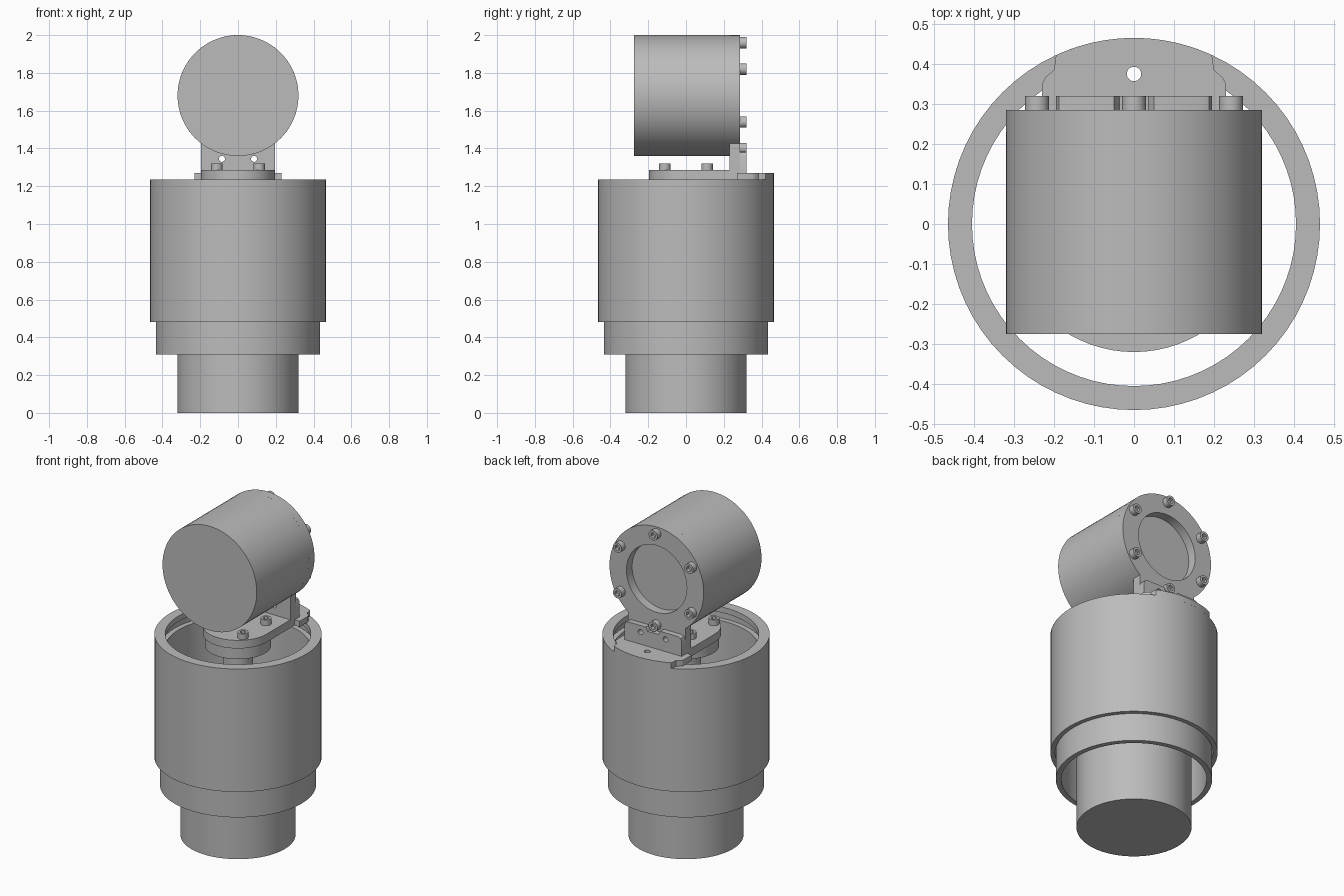
import bpy, bmesh
from math import sin, cos, pi, sqrt, radians, atan2
from mathutils import Matrix, Vector

cube = bpy.data.objects.get("Cube")
if cube:
    bpy.data.objects.remove(cube, do_unlink=True)

grey = bpy.data.materials.new("machined_grey")
grey.use_nodes = True
grey.diffuse_color = (0.5, 0.5, 0.5, 1)
grey.node_tree.nodes["Principled BSDF"].inputs["Base Color"].default_value = (0.5, 0.5, 0.5, 1)


def finish(name, bm, matrix=Matrix()):
    """Clean a bmesh, shade it and add it as an object."""
    bmesh.ops.remove_doubles(bm, verts=bm.verts, dist=1e-5)
    bmesh.ops.recalc_face_normals(bm, faces=bm.faces)
    mesh = bpy.data.meshes.new(name)
    bm.to_mesh(mesh)
    bm.free()
    mesh.materials.append(grey)
    mesh.polygons.foreach_set("use_smooth", [True] * len(mesh.polygons))
    mesh.set_sharp_from_angle(angle=radians(30))
    obj = bpy.data.objects.new(name, mesh)
    obj.matrix_world = matrix
    bpy.context.collection.objects.link(obj)
    return obj


def lathe(profile, steps=72):
    """Spin a (radius, height) profile around z."""
    bm = bmesh.new()
    verts = [bm.verts.new((r, 0, z)) for r, z in profile]
    edges = [bm.edges.new(pair) for pair in zip(verts, verts[1:])]
    bmesh.ops.spin(bm, geom=verts + edges, cent=(0, 0, 0), axis=(0, 0, 1),
                   angle=2 * pi, steps=steps)
    return bm


def solid(radius, bottom, top):
    return lathe([(0, bottom), (radius, bottom), (radius, top), (0, top)])


def tube(inner, outer, bottom, top):
    return lathe([(inner, bottom), (outer, bottom), (outer, top), (inner, top), (inner, bottom)])


def arc(cx, cy, r, start, end, steps=48):
    return [(cx + r * cos(start + (end - start) * i / steps),
             cy + r * sin(start + (end - start) * i / steps)) for i in range(steps + 1)]


def hole(cx, cy, r, steps=24):
    return arc(cx, cy, r, 0, 2 * pi, steps)[:-1]


def plate(name, loops, thickness, matrix):
    """Extrude a flat outline with holes, centred on its own plane."""
    curve = bpy.data.curves.new(name, "CURVE")
    curve.dimensions = "2D"
    curve.fill_mode = "BOTH"
    curve.extrude = thickness / 2
    for loop in loops:
        spline = curve.splines.new("POLY")
        spline.points.add(len(loop) - 1)
        for point, (x, y) in zip(spline.points, loop):
            point.co = (x, y, 0, 1)
        spline.use_cyclic_u = True
    temp = bpy.data.objects.new(name + "_outline", curve)
    bpy.context.collection.objects.link(temp)
    bpy.context.view_layer.update()
    filled = bpy.data.meshes.new_from_object(
        temp.evaluated_get(bpy.context.evaluated_depsgraph_get()))
    bm = bmesh.new()
    bm.from_mesh(filled)
    bpy.data.objects.remove(temp, do_unlink=True)
    bpy.data.curves.remove(curve)
    bpy.data.meshes.remove(filled)
    return finish(name, bm, matrix)


def bolt(name, matrix):
    """Round head with a hexagonal socket."""
    bm = lathe([(0, 0), (.03, 0), (.03, .035), (.015, .035), (.015, .015), (0, .015)], 24)
    for v in bm.verts:
        if .01 < v.co.xy.length < .02:
            turn = (atan2(v.co.y, v.co.x) + pi / 6 + 1e-4) % (pi / 3) - pi / 6
            v.co.xy = v.co.xy / cos(turn)
    return finish(name, bm, matrix)


flat = Matrix.Translation
upright = Matrix.Rotation(pi / 2, 4, "X")     # outline y becomes z
backward = Matrix.Rotation(-pi / 2, 4, "X")   # local z points to the back

# Lower motor, shaft and output disc
finish("lower_motor", solid(.32, 0, .56))
finish("output_shaft", solid(.083, .56, 1.165))
finish("output_disc", solid(.185, 1.165, 1.235))

# Rotating sleeve, with a lip at the top, and the sleeve inside it
finish("outer_sleeve", lathe([(.439, .48), (.465, .48), (.465, 1.235), (.405, 1.235),
                              (.405, 1.2), (.439, 1.2), (.439, .48)]))
finish("inner_sleeve", tube(.405, .435, .31, 1.15))

# Angle bracket: rounded foot and a motor ring on a short neck
half, ring_z, ring_r = .195, 1.68, .32
foot = arc(0, 0, half, -pi, 0) + [(half, .285), (-half, .285)]
plate("bracket_foot", [foot], .05, flat((0, 0, 1.26)))

neck = atan2(-sqrt(ring_r ** 2 - half ** 2), half)
ring = [(-half, 1.285), (half, 1.285)] + arc(0, ring_z, ring_r, neck, pi - neck, 72)
pin_holes = [hole(side * .085, 1.345, .016) for side in (-1, 1)]
plate("bracket_ring", [ring, hole(0, ring_z, .205, 64)] + pin_holes, .055,
      flat((0, .2575, 0)) @ upright)

# Upper motor, lying front to back
finish("upper_motor", solid(ring_r, -.275, .23), flat((0, 0, ring_z)) @ backward)

# Sleeve driver: base on the rim and an upright tab notched around a bolt
right = [(.23, .27), (.23, .35), (.222, .366), (.2, .385)]
rim = atan2(sqrt(.465 ** 2 - .195 ** 2), .195)
base = right + arc(0, 0, .465, rim, pi - rim, 24) + [(-x, y) for x, y in reversed(right)]
plate("driver_base", [base, hole(0, .375, .018)], .035, flat((0, 0, 1.2525)))

right = [(half, 1.235), (half, 1.36), (.187, 1.378), (.17, 1.385), (.05, 1.385), (.036, 1.362)]
tab = right + [(-x, z) for x, z in reversed(right)]
plate("driver_tab", [tab] + pin_holes, .035, flat((0, .3025, 0)) @ upright)

# Bolts on the foot and around the motor ring
for x in (-.112, .112):
    for y in (-.112, .112):
        bolt("foot_bolt", flat((x, y, 1.285)))
for i in range(6):
    a = pi / 2 + i * pi / 3
    bolt("ring_bolt", flat((.28 * cos(a), .285, ring_z + .28 * sin(a))) @ backward)
